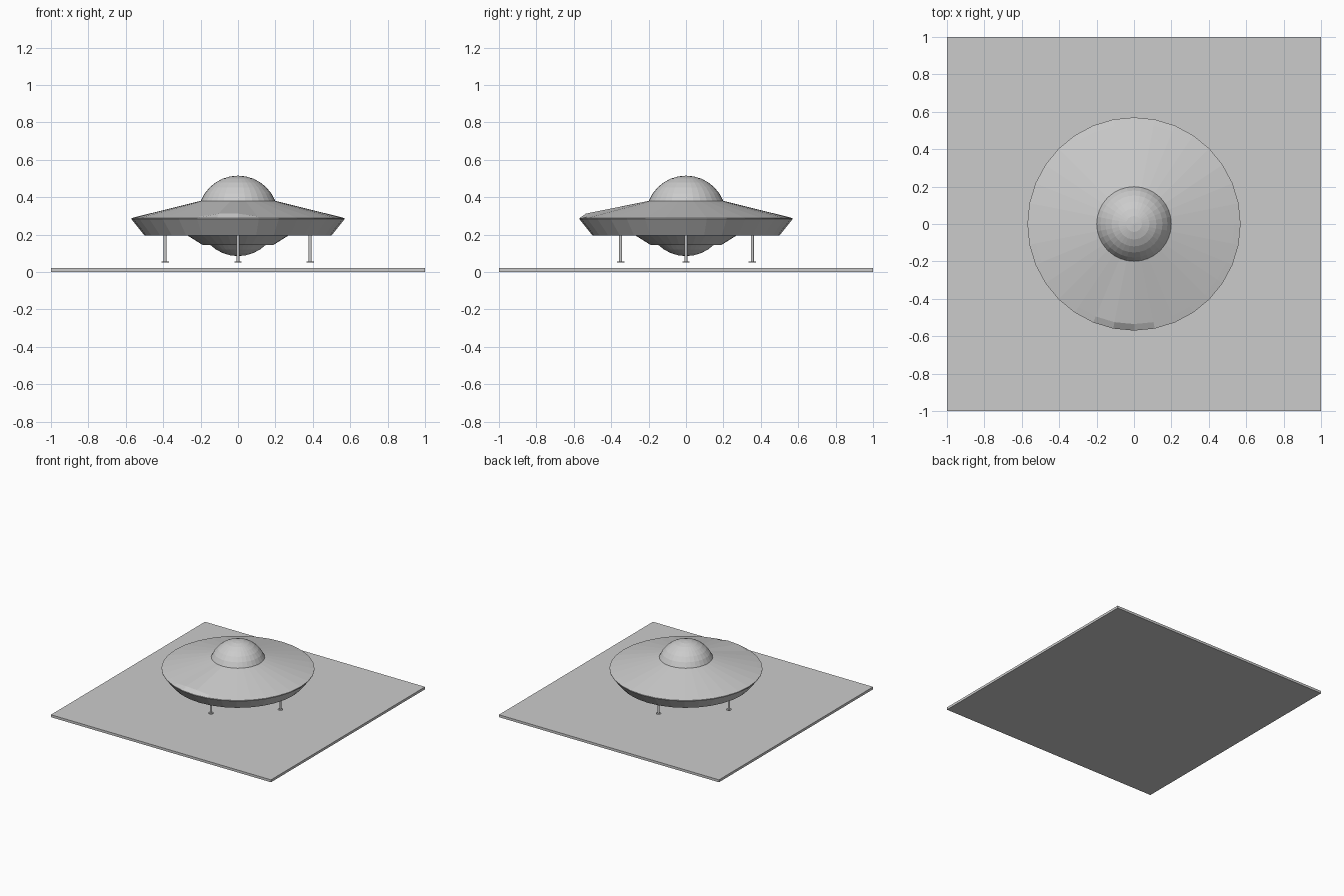
import bpy, bmesh, math
from mathutils import Matrix

cube = bpy.data.objects.get("Cube")
if cube:
    bpy.data.objects.remove(cube, do_unlink=True)

grey = bpy.data.materials.new("plain grey")
grey.use_nodes = True
grey.diffuse_color = (0.6, 0.6, 0.6, 1)
grey.node_tree.nodes["Principled BSDF"].inputs["Base Color"].default_value = grey.diffuse_color

SEGMENTS = 32


def finish(name, bm):
    bmesh.ops.recalc_face_normals(bm, faces=bm.faces)
    mesh = bpy.data.meshes.new(name)
    bm.to_mesh(mesh)
    bm.free()
    mesh.materials.append(grey)
    obj = bpy.data.objects.new(name, mesh)
    bpy.context.collection.objects.link(obj)
    return obj


def lathe(bm, profile):
    """Turn a list of (radius, height) into rings of flat panels."""
    rings = []
    for radius, z in profile:
        rings.append([bm.verts.new((radius * math.cos(a), radius * math.sin(a), z))
                      for a in (i * math.tau / SEGMENTS for i in range(SEGMENTS))])
    for low, high in zip(rings, rings[1:]):
        for i in range(SEGMENTS):
            j = (i + 1) % SEGMENTS
            bm.faces.new((low[i], low[j], high[j], high[i]))
    bm.faces.new(rings[0][::-1])
    bm.faces.new(rings[-1])
    return rings


def cylinder(bm, radius, bottom, top):
    bmesh.ops.create_cone(bm, cap_ends=True, segments=12, radius1=radius, radius2=radius,
                          depth=top - bottom, matrix=Matrix.Translation((0, 0, (top + bottom) / 2)))


# Ground plate
bm = bmesh.new()
bmesh.ops.create_cube(bm, size=1, matrix=Matrix.Translation((0, 0, 0.01)) @ Matrix.Diagonal((2, 2, 0.02, 1)))
finish("ground_plate", bm)

# Saucer hull, with the small raised lip on the front edge
bm = bmesh.new()
rings = lathe(bm, [(0.19, 0.145), (0.27, 0.195), (0.5, 0.195), (0.57, 0.283),
                   (0.57, 0.288), (0.535, 0.297), (0.2, 0.38)])
front = SEGMENTS * 3 // 4
for i in (front - 1, front):
    rings[5][i].co.z = 0.312
finish("saucer_hull", bm)

# Central sphere, showing as a dome above and a belly below
bm = bmesh.new()
bmesh.ops.create_uvsphere(bm, u_segments=SEGMENTS, v_segments=16, radius=0.215,
                          matrix=Matrix.Translation((0, 0, 0.3)))
finish("cabin_sphere", bm)

# Landing legs with round foot pads
legs = {"left": (0.385, 0), "right": (-0.39, 0), "front": (0, -0.35), "back": (0, 0.355)}
for side, (x, y) in legs.items():
    bm = bmesh.new()
    cylinder(bm, 0.008, 0.055, 0.2)
    cylinder(bm, 0.02, 0.051, 0.056)
    finish(side + "_landing_leg", bm).location = (x, y, 0)
